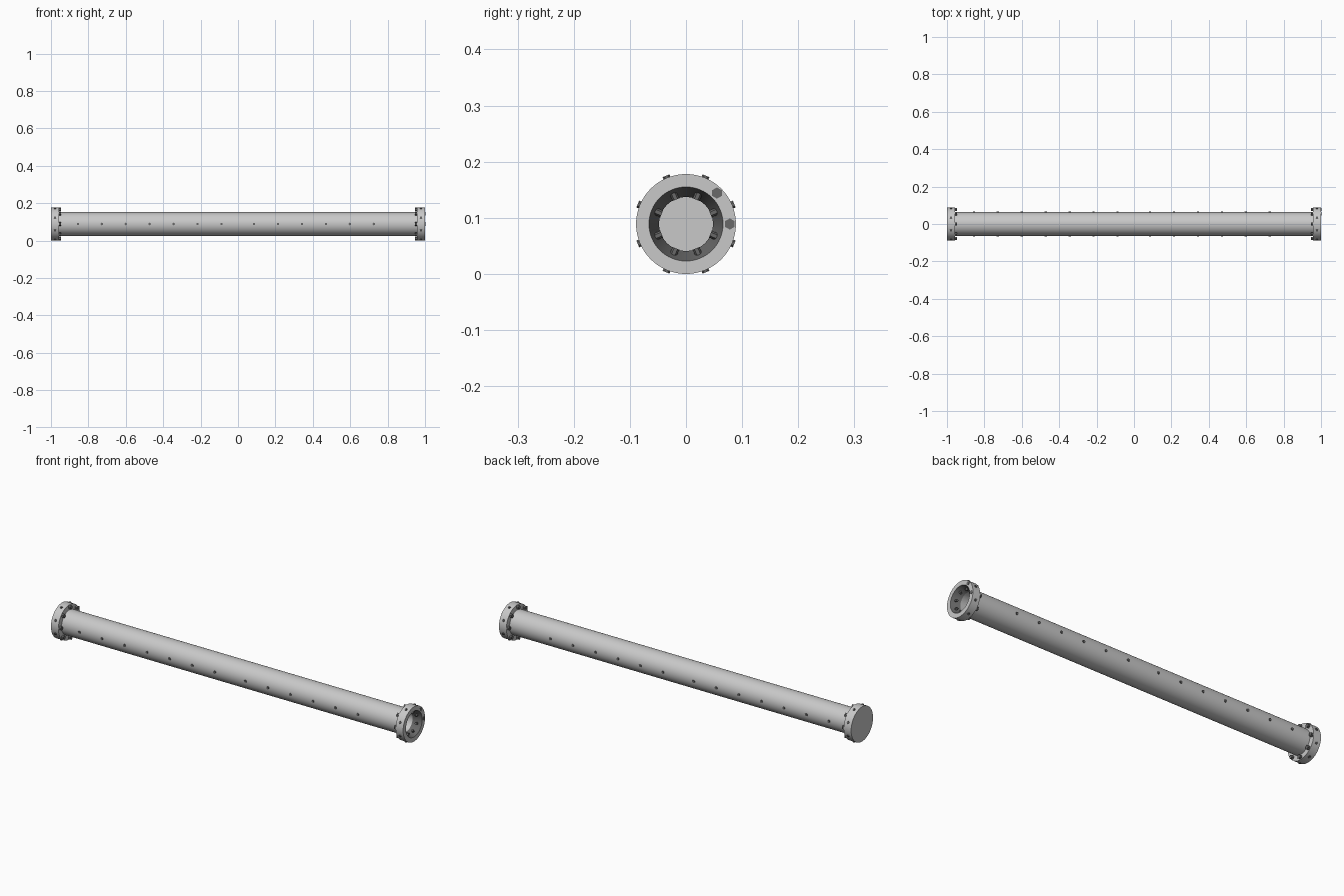
import bpy, bmesh, math
from mathutils import Matrix, Vector

if "Cube" in bpy.data.objects:
    bpy.data.objects.remove(bpy.data.objects["Cube"])

AXIS_Z = 0.089      # height of the pipe's centre line
FLANGE_R = 0.089
FLANGE_T = 0.042
PIPE_R = 0.063
BORE_R = 0.048
SIDES = 64


def material(name, value):
    m = bpy.data.materials.new(name)
    m.use_nodes = True
    color = (value, value, value, 1)
    m.diffuse_color = color
    m.node_tree.nodes["Principled BSDF"].inputs["Base Color"].default_value = color
    return m


steel = material("light steel", 0.58)
dark = material("dark steel", 0.14)


def finish(bm, name, mats):
    bmesh.ops.recalc_face_normals(bm, faces=bm.faces)
    for f in bm.faces:
        f.smooth = True
    mesh = bpy.data.meshes.new(name)
    bm.to_mesh(mesh)
    bm.free()
    mesh.set_sharp_from_angle(angle=math.radians(30))
    for m in mats:
        mesh.materials.append(m)
    ob = bpy.data.objects.new(name, mesh)
    ob.location.z = AXIS_Z
    bpy.context.collection.objects.link(ob)
    return ob


def lathe(name, profile, mats, dark_segment=None):
    """Revolve a closed loop of (x, radius) points around the x axis."""
    bm = bmesh.new()
    rings = []
    for x, r in profile:
        ring = []
        for i in range(SIDES):
            a = math.tau * i / SIDES
            ring.append(bm.verts.new((x, r * math.cos(a), r * math.sin(a))))
        rings.append(ring)
    for k, ring in enumerate(rings):
        after = rings[(k + 1) % len(rings)]
        for i in range(SIDES):
            j = (i + 1) % SIDES
            f = bm.faces.new((ring[i], ring[j], after[j], after[i]))
            f.material_index = int(k == dark_segment)
    return finish(bm, name, mats)


def bolts(name, places, radius):
    """Hexagonal bolts, each given by its two end points."""
    bm = bmesh.new()
    for a, b in places:
        a, b = Vector(a), Vector(b)
        turn = (b - a).to_track_quat('Z', 'Y').to_matrix().to_4x4()
        bmesh.ops.create_cone(
            bm, cap_ends=True, segments=6, radius1=radius, radius2=radius,
            depth=(b - a).length,
            matrix=Matrix.Translation((a + b) / 2) @ turn)
    return finish(bm, name, [dark])


def polar(x, r, degrees):
    a = math.radians(degrees)
    return (x, r * math.cos(a), r * math.sin(a))


# Hollow pipe
inner = 1 - FLANGE_T
lathe("pipe", [(-inner, PIPE_R), (inner, PIPE_R), (inner, BORE_R), (-inner, BORE_R)],
      [steel])

# Open flange with a dark funnel mouth
lathe("open_flange", [(inner, FLANGE_R), (1, FLANGE_R), (1, 0.066), (inner, BORE_R)],
      [steel, dark], dark_segment=2)

# Closed flange at the other end
bm = bmesh.new()
bmesh.ops.create_cone(
    bm, cap_ends=True, segments=SIDES, radius1=FLANGE_R, radius2=FLANGE_R, depth=FLANGE_T,
    matrix=Matrix.Translation((FLANGE_T / 2 - 1, 0, 0)) @ Matrix.Rotation(math.pi / 2, 4, 'Y'))
finish(bm, "closed_flange", [steel])

# Bolts on the back of each flange and around its rim
for side, label in ((1, "open"), (-1, "closed")):
    back = [(polar(side * (inner + 0.005), 0.078, i * 45),
             polar(side * (inner - 0.012), 0.078, i * 45)) for i in range(8)]
    bolts(label + "_flange_back_bolts", back, 0.01)
    mid = side * (1 - FLANGE_T / 2)
    start = 0.047 if side > 0 else 0.08
    rim = [(polar(mid, start, i * 45 + 22.5), polar(mid, 0.093, i * 45 + 22.5))
           for i in range(8)]
    bolts(label + "_flange_rim_bolts", rim, 0.0065)

# Two bolt heads on the open face
face = [(polar(0.99, 0.078, d), polar(1.002, 0.078, d)) for d in (0, 45)]
bolts("open_face_bolts", face, 0.01)

# Rows of small bolts along both sides of the pipe
row = [-0.856 + 0.128 * i for i in range(7)] + [0.086 + 0.128 * i for i in range(6)]
for side, label in ((-1, "front"), (1, "back")):
    bolts(label + "_row_bolts",
          [((x, side * 0.058, 0), (x, side * 0.067, 0)) for x in row], 0.007)
